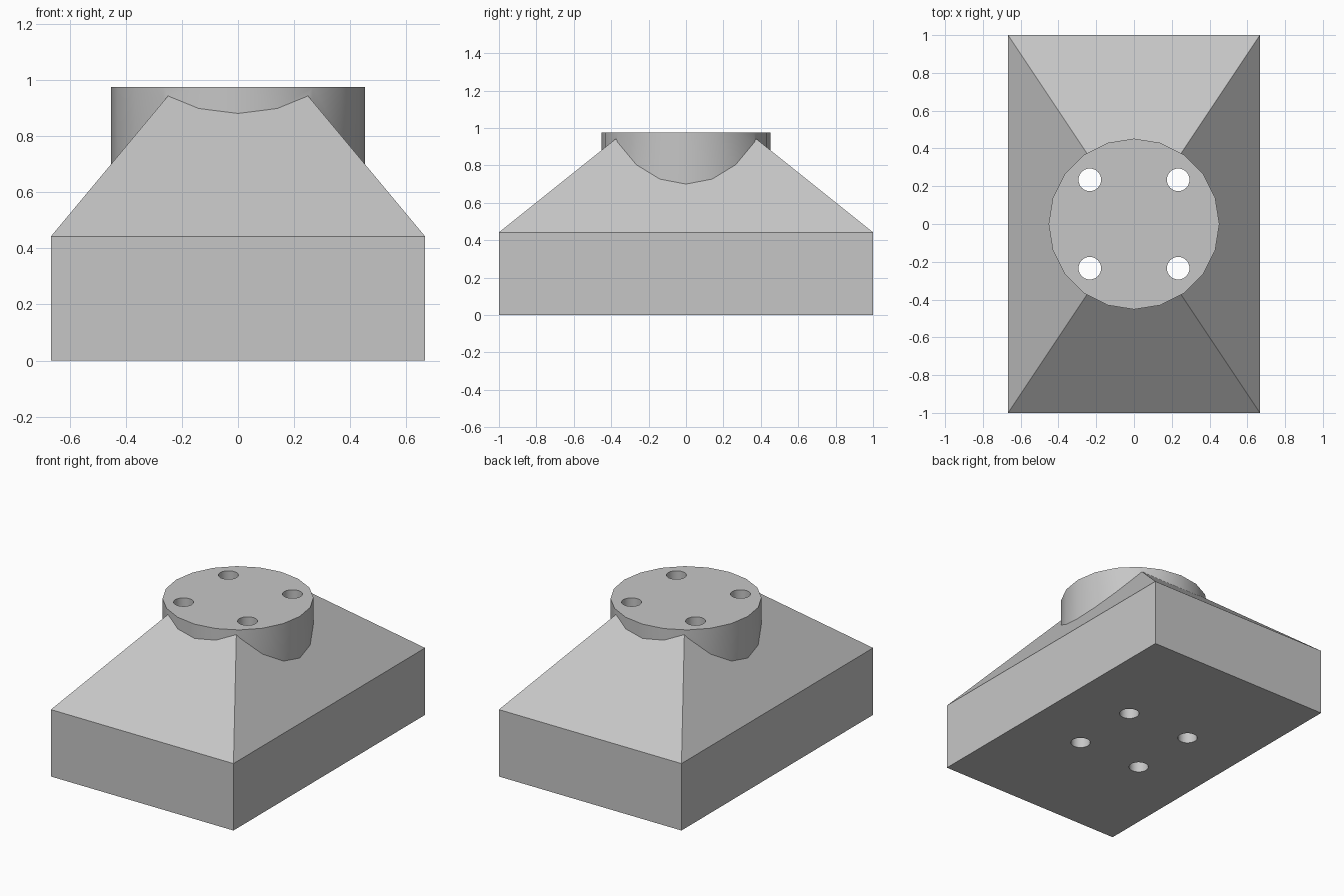
import bpy, bmesh, math
from mathutils import Matrix

cube = bpy.data.objects.get("Cube")
if cube:
    bpy.data.objects.remove(cube, do_unlink=True)

HALF_X, HALF_Y, EAVE, TOP = 0.667, 1.0, 0.442, 0.975
COLLAR_R, HOLE_R, HOLE_POS = 0.452, 0.06, 0.234

grey = bpy.data.materials.new("light grey")
grey.use_nodes = True
colour = (0.565, 0.565, 0.565, 1)
grey.diffuse_color = colour
grey.node_tree.nodes["Principled BSDF"].inputs["Base Color"].default_value = colour


def make(name, bm):
    bmesh.ops.recalc_face_normals(bm, faces=bm.faces)
    mesh = bpy.data.meshes.new(name)
    bm.to_mesh(mesh)
    bm.free()
    mesh.materials.append(grey)
    obj = bpy.data.objects.new(name, mesh)
    bpy.context.collection.objects.link(obj)
    return obj


def cylinder(name, x, y, z0, z1, radius, sides):
    bm = bmesh.new()
    bmesh.ops.create_cone(bm, cap_ends=True, segments=sides, radius1=radius, radius2=radius,
                          depth=z1 - z0, matrix=Matrix.Translation((x, y, (z0 + z1) / 2)))
    return make(name, bm)


def combine(target, tool, operation):
    mod = target.modifiers.new(operation.title(), 'BOOLEAN')
    mod.operation, mod.solver, mod.object = operation, 'EXACT', tool
    bpy.context.view_layer.objects.active = target
    bpy.ops.object.modifier_apply(modifier=mod.name)
    bpy.data.objects.remove(tool, do_unlink=True)


# Rectangular base with a hipped upper part, ending just inside the collar
bm = bmesh.new()
peak = 0.957
rise = peak - EAVE
rings = []
for hx, hy, z in ((HALF_X, HALF_Y, 0), (HALF_X, HALF_Y, EAVE),
                  (HALF_X - rise / 1.2, HALF_Y - rise / 0.8, peak)):
    rings.append([bm.verts.new((sx * hx, sy * hy, z))
                  for sx, sy in ((-1, -1), (1, -1), (1, 1), (-1, 1))])
for low, high in zip(rings, rings[1:]):
    for i in range(4):
        j = (i + 1) % 4
        bm.faces.new((low[i], low[j], high[j], high[i]))
bm.faces.new(rings[0])
bm.faces.new(rings[-1])
body = make("tapered_mount_block", bm)

# Round collar on top
combine(body, cylinder("collar", 0, 0, 0.3, TOP, COLLAR_R, 20), 'UNION')

# Four bolt holes right through
for sx in (-1, 1):
    for sy in (-1, 1):
        hole = cylinder("bolt_hole", sx * HOLE_POS, sy * HOLE_POS, -0.1, TOP + 0.1, HOLE_R, 24)
        combine(body, hole, 'DIFFERENCE')

# Smooth round walls, crisp edges
bpy.ops.object.select_all(action='DESELECT')
body.select_set(True)
bpy.context.view_layer.objects.active = body
bpy.ops.object.shade_smooth_by_angle(angle=math.radians(25))
